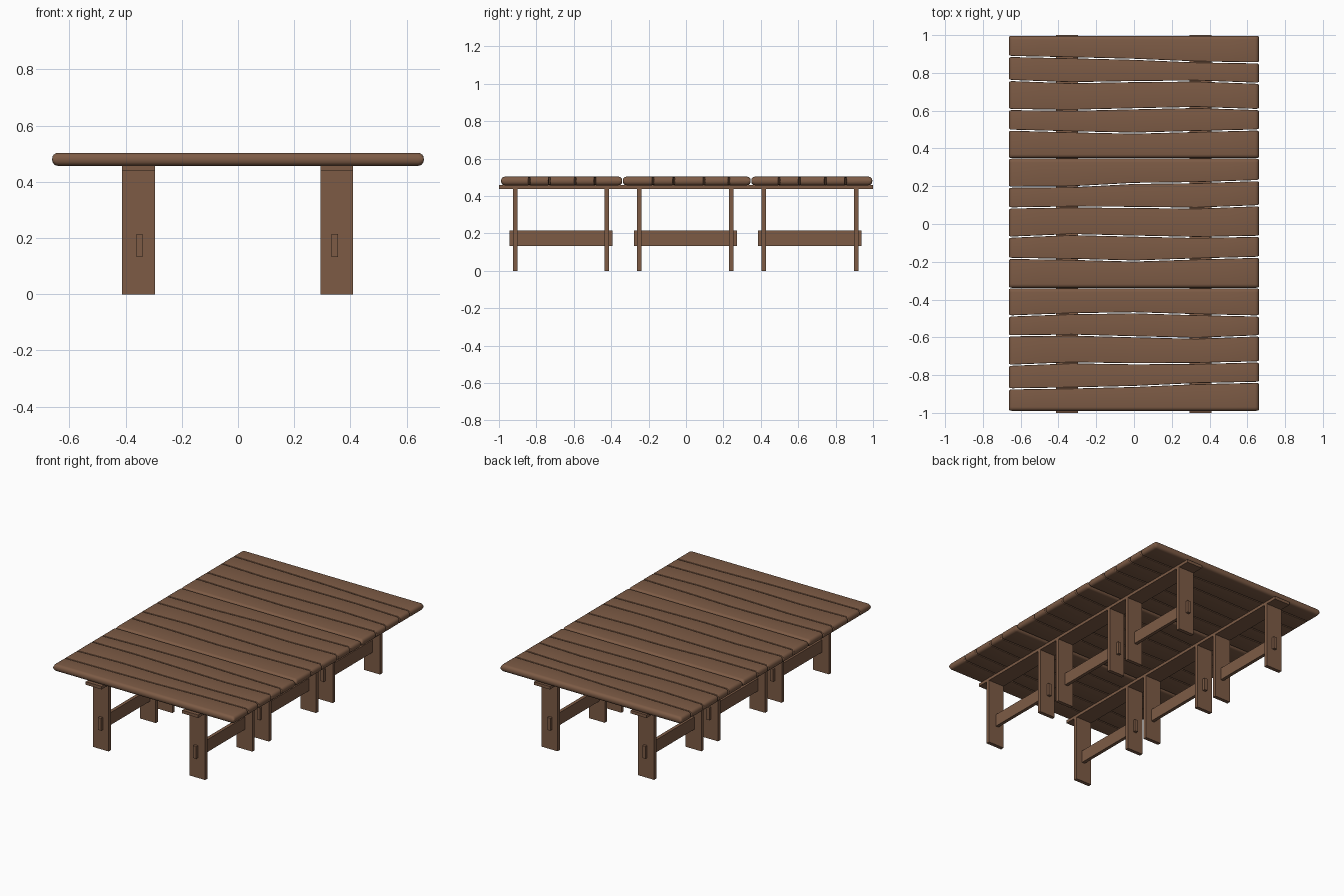
import bpy, bmesh, math

if "Cube" in bpy.data.objects:
    bpy.data.objects.remove(bpy.data.objects["Cube"])

wood = bpy.data.materials.new("brown_wood")
wood.diffuse_color = (0.205, 0.105, 0.06, 1)
wood.use_nodes = True
wood.node_tree.nodes["Principled BSDF"].inputs["Base Color"].default_value = wood.diffuse_color


def finish(name, bm):
    bmesh.ops.recalc_face_normals(bm, faces=bm.faces)
    me = bpy.data.meshes.new(name)
    bm.to_mesh(me)
    bm.free()
    me.materials.append(wood)
    ob = bpy.data.objects.new(name, me)
    bpy.context.collection.objects.link(ob)
    return ob


def box(name, x0, x1, y0, y1, z0, z1):
    bm = bmesh.new()
    bmesh.ops.create_cube(bm, size=1)
    for v in bm.verts:
        v.co.x = (x0 + x1) / 2 + v.co.x * (x1 - x0)
        v.co.y = (y0 + y1) / 2 + v.co.y * (y1 - y0)
        v.co.z = (z0 + z1) / 2 + v.co.z * (z1 - z0)
    return finish(name, bm)


HALF_X, Z_MID, HALF_Z, ROUND = 0.661, 0.48, 0.023, 0.02
STEPS = 4


def sample(curve, x):
    # piecewise-linear height of a seam with five evenly spaced points
    t = min(max((x / HALF_X + 1) * 2, 0), 3.9999)
    i = int(t)
    return curve[i] + (curve[i + 1] - curve[i]) * (t - i)


def plank(name, low, high, r_low, r_high):
    # stations along the plank: (x, height scale, side inset)
    ends = []
    for k in range(STEPS + 1):
        a = math.pi / 2 * k / STEPS
        ends.append((HALF_X - ROUND * (1 - math.sin(math.pi / 2 - a)),
                     (HALF_Z - ROUND + ROUND * math.sin(a)) / HALF_Z,
                     0.005 * (1 - math.sin(a))))
    stations = [(-x, s, i) for x, s, i in ends]
    stations += [(HALF_X * q, 1, 0) for q in (-0.75, -0.5, -0.25, 0, 0.25, 0.5, 0.75)]
    stations += ends[::-1]
    bm = bmesh.new()
    rings = []
    for x, s, inset in stations:
        y0, y1 = sample(low, x) + inset, sample(high, x) - inset
        ring = []
        for side, y, r in ((1, y1, r_high), (-1, y0, r_low)):
            for top in ((-1, 1) if side == 1 else (1, -1)):
                for k in range(STEPS + 1):
                    a = math.pi / 2 * (k if top == side else STEPS - k) / STEPS
                    py = y - side * r * (1 - math.cos(a))
                    pz = top * (HALF_Z - r + r * math.sin(a))
                    ring.append(bm.verts.new((x, py, Z_MID + s * pz)))
        rings.append(ring)
    n = len(rings[0])
    for a, b in zip(rings, rings[1:]):
        for i in range(n):
            bm.faces.new((a[i], a[(i + 1) % n], b[(i + 1) % n], b[i]))
    bm.faces.new(rings[0])
    bm.faces.new(rings[-1])
    ob = finish(name, bm)
    bpy.ops.object.select_all(action='DESELECT')
    ob.select_set(True)
    bpy.context.view_layer.objects.active = ob
    bpy.ops.object.shade_smooth_by_angle(angle=math.radians(35))


# table tops: three sections of five planks with wavy seams
sections = {
    "front": (-0.989, -0.341, [(-0.873, -0.868, -0.86, -0.845, -0.838),
                               (-0.748, -0.735, -0.74, -0.738, -0.73),
                               (-0.592, -0.588, -0.597, -0.605, -0.592),
                               (-0.487, -0.475, -0.47, -0.48, -0.487)]),
    "middle": (-0.338, 0.346, [(-0.182, -0.187, -0.196, -0.185, -0.176),
                               (-0.07, -0.056, -0.064, -0.071, -0.065),
                               (0.085, 0.09, 0.088, 0.084, 0.097),
                               (0.195, 0.197, 0.215, 0.219, 0.23)]),
    "back": (0.349, 0.996, [(0.497, 0.488, 0.481, 0.49, 0.498),
                            (0.606, 0.602, 0.61, 0.617, 0.606),
                            (0.76, 0.748, 0.754, 0.757, 0.745),
                            (0.887, 0.88, 0.872, 0.858, 0.853)]),
}
GAP = 0.003
for sec, (y0, y1, seams) in sections.items():
    for i in range(5):
        low = [y0] * 5 if i == 0 else [y + GAP for y in seams[i - 1]]
        high = [y1] * 5 if i == 4 else [y - GAP for y in seams[i]]
        plank(f"{sec}_plank_{i + 1}", low, high,
              ROUND if i == 0 else 0.004, ROUND if i == 4 else 0.004)

# supports: rails under the top, leg boards and through stretchers
leg_pairs = [(-0.914, -0.423), (-0.249, 0.243), (0.416, 0.909)]
for side, cx, sx in (("left", -0.354, -0.35), ("right", 0.351, 0.344)):
    box(f"{side}_rail", cx - 0.058, cx + 0.058, -1, 1, 0.438, 0.458)
    for i, (a, b) in enumerate(leg_pairs):
        for tag, y in (("front", a), ("back", b)):
            box(f"{side}_{tag}_leg_{i + 1}", cx - 0.058, cx + 0.058,
                y - 0.012, y + 0.012, 0, 0.438)
        box(f"{side}_stretcher_{i + 1}", sx - 0.011, sx + 0.011,
            a - 0.03, b + 0.03, 0.132, 0.214)
